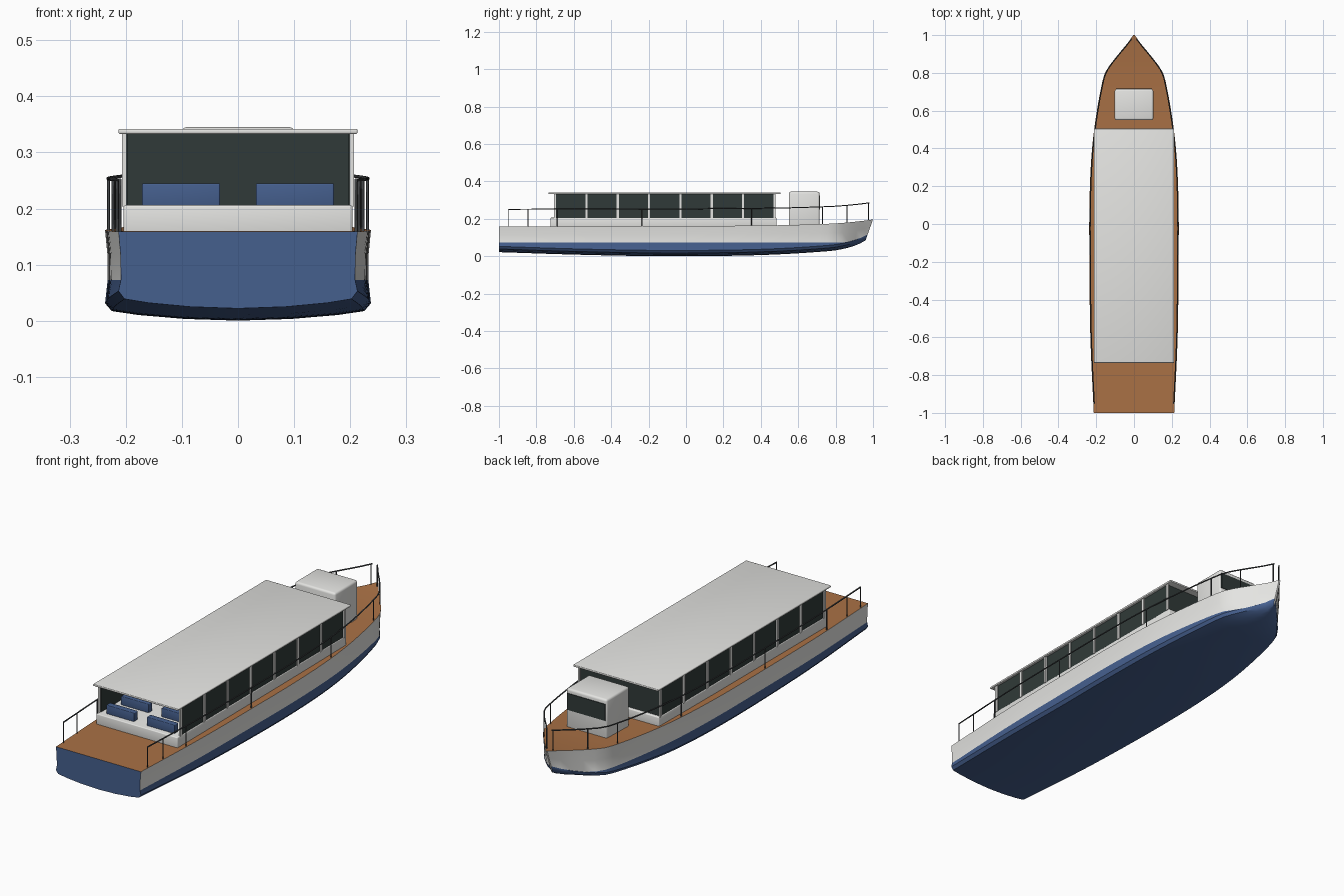
import bpy, bmesh, math
from mathutils import Vector

if "Cube" in bpy.data.objects:
    bpy.data.objects.remove(bpy.data.objects["Cube"])


def mat(name, rgb):
    m = bpy.data.materials.new(name)
    m.diffuse_color = (*rgb, 1)
    m.use_nodes = True
    m.node_tree.nodes["Principled BSDF"].inputs["Base Color"].default_value = m.diffuse_color
    return m


WHITE = mat("white paint", (0.78, 0.78, 0.76))
BLUE = mat("blue paint", (0.06, 0.115, 0.27))
WOOD = mat("deck wood", (0.40, 0.165, 0.06))
GLASS = mat("dark glass", (0.03, 0.042, 0.04))
METAL = mat("dark rail metal", (0.06, 0.065, 0.07))


def box(name, x, y, z, material, bevel=0.0):
    """Box from (min, max) ranges."""
    bm = bmesh.new()
    bmesh.ops.create_cube(bm, size=1)
    for v in bm.verts:
        v.co = [r[0] if c < 0 else r[1] for c, r in zip(v.co, (x, y, z))]
    if bevel:
        bmesh.ops.bevel(bm, geom=bm.edges[:], offset=bevel, segments=3,
                        profile=0.5, affect='EDGES')
    return finish(name, bm, [material], bevel > 0)


def finish(name, bm, materials, smooth=False):
    bmesh.ops.recalc_face_normals(bm, faces=bm.faces[:])
    me = bpy.data.meshes.new(name)
    bm.to_mesh(me)
    bm.free()
    ob = bpy.data.objects.new(name, me)
    bpy.context.collection.objects.link(ob)
    for m in materials:
        me.materials.append(m)
    if smooth:
        bpy.ops.object.select_all(action='DESELECT')
        ob.select_set(True)
        bpy.context.view_layer.objects.active = ob
        bpy.ops.object.shade_smooth_by_angle(angle=math.radians(35))
    return ob


def tube(name, points, radius):
    """Thin rail along a path, turned into a mesh."""
    cu = bpy.data.curves.new(name, 'CURVE')
    cu.dimensions = '3D'
    cu.bevel_depth = radius
    cu.bevel_resolution = 1
    cu.use_fill_caps = True
    sp = cu.splines.new('POLY')
    sp.points.add(len(points) - 1)
    for p, c in zip(sp.points, points):
        p.co = (*c, 1)
    ob = bpy.data.objects.new(name, cu)
    bpy.context.collection.objects.link(ob)
    cu.materials.append(METAL)
    bpy.ops.object.select_all(action='DESELECT')
    ob.select_set(True)
    bpy.context.view_layer.objects.active = ob
    bpy.ops.object.convert(target='MESH')


# Hull stations: y, half beam, deck height, keel height
STATIONS = [(-1, .213, .159, .022), (-.6, .231, .16, .009), (-.2, .236, .161, .001),
            (.1, .236, .162, .001), (.35, .226, .164, .005), (.55, .204, .167, .013),
            (.77, .164, .174, .028), (.82, .143, .177, .034), (.9, .082, .184, .05),
            (.96, .032, .191, .068), (1, .004, .197, .085)]


def station(y):
    """Smooth (monotone-ish) interpolation between hull stations."""
    S = STATIONS
    i = max(k for k in range(len(S) - 1) if S[k][0] <= y + 1e-6)
    a, b = S[i], S[i + 1]
    p, n = S[max(i - 1, 0)], S[min(i + 2, len(S) - 1)]
    h = b[0] - a[0]
    t = (y - a[0]) / h
    out = []
    for k in (1, 2, 3):
        m0 = (b[k] - p[k]) / (b[0] - p[0]) * h
        m1 = (n[k] - a[k]) / (n[0] - a[0]) * h
        out.append((2*t**3 - 3*t*t + 1) * a[k] + (t**3 - 2*t*t + t) * m0
                   + (3*t*t - 2*t**3) * b[k] + (t**3 - t*t) * m1)
    return out


# Hull: lofted half sections mirrored into rings, deck closes the top
bm = bmesh.new()
rings = []
for i in range(51):
    y = -1 + i * 0.04
    b, zd, zk = station(y)
    rake = 0.04 * max(0, (y - 0.7) / 0.3) ** 2
    zc = zk + 0.028
    zw = max(0.073, zc + 0.004)
    half = [(b, zd), (b * .982, (zd + zw) / 2), (b * .98, zw), (b, zc + .003),
            (b * .95, zk + .017), (b * .75, zk + .010), (b * .4, zk + .003)]
    ring = half + [(0, zk)] + [(-x, z) for x, z in reversed(half)]
    rings.append([bm.verts.new((x, y - rake * min(1, (zd - z) / (zd - zk)), z))
                  for x, z in ring])
n = len(rings[0])
for r, s in zip(rings, rings[1:]):
    for k in range(n):
        f = bm.faces.new((r[k], r[(k + 1) % n], s[(k + 1) % n], s[k]))
        f.material_index = 2 if k == n - 1 else 0 if k in (0, 1, n - 2, n - 3) else 1
bm.faces.new(rings[0]).material_index = 1      # transom
bm.faces.new(rings[-1])                        # stem
finish("hull", bm, [WHITE, BLUE, WOOD], True)

# Passenger cabin: low base, glazed sides, front bulkhead, roof
box("cabin_base", (-.204, .204), (-.725, .485), (.155, .206), WHITE, .004)
for s, side in ((-1, "left"), (1, "right")):
    box(side + "_windows", sorted((s * .196, s * .201)), (-.70, .472), (.204, .335), GLASS)
    for k in range(8):
        y = -.70 + k * .1675
        box(f"{side}_window_post_{k}", sorted((s * .199, s * .207)),
            (y - .006, y + .006), (.204, .335), WHITE)
box("front_windows", (-.2, .2), (.466, .472), (.204, .335), GLASS)
box("cabin_roof", (-.213, .213), (-.735, .505), (.333, .342), WHITE, .003)

# Rows of seats, one on each side of the aisle
for k in range(11):
    y = -.70 + k * .105
    for s, side in ((-1, "left"), (1, "right")):
        box(f"{side}_seat_{k}", sorted((s * .032, s * .171)), (y, y + .028),
            (.204, .245), BLUE, .003)

# Wheelhouse on the foredeck with a windscreen facing the bow
box("wheelhouse", (-.102, .102), (.55, .714), (.16, .345), WHITE, .01)
box("wheelhouse_windscreen", (-.096, .096), (.71, .717), (.25, .325), GLASS)


# Guard rails following the deck edge
def rail_point(y, s, up):
    b, zd, _ = station(y)
    return Vector((s * max(b - .005, .002), y, zd + up))


for s, side in ((-1, "left"), (1, "right")):
    path = [rail_point(-.95 + 1.93 * k / 48, s, .092) for k in range(49)]
    tube(side + "_rail", path, .003)
    for k, y in enumerate((-.95, -.845, -.69, -.235, .35, .73, .86, .975)):
        tube(f"{side}_rail_post_{k}", [rail_point(y, s, -.005), rail_point(y, s, .092)], .0025)
